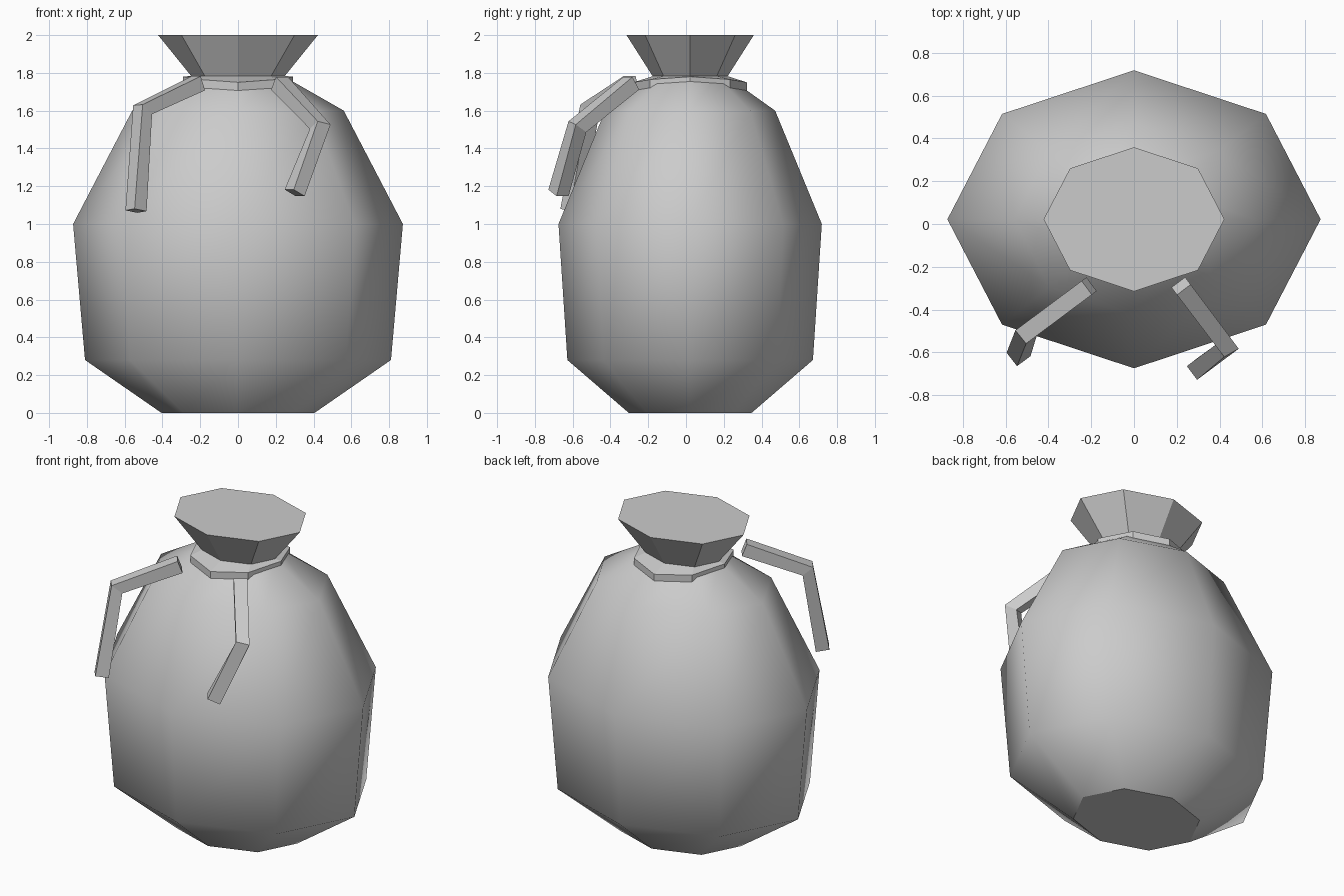
import bpy, bmesh, math
from mathutils import Vector

cube = bpy.data.objects.get("Cube")
if cube:
    bpy.data.objects.remove(cube, do_unlink=True)

SIDES = 8
CENTRE_Y = 0.022

grey = bpy.data.materials.new("plain grey")
grey.use_nodes = True
colour = (0.6, 0.6, 0.6, 1)
grey.diffuse_color = colour
grey.node_tree.nodes["Principled BSDF"].inputs["Base Color"].default_value = colour


def ring(bm, rx, ry, z, dip=0):
    """Oval ring of vertices; dip lowers its front and back."""
    verts = []
    for i in range(SIDES):
        a = 2 * math.pi * i / SIDES
        verts.append(bm.verts.new((rx * math.cos(a), CENTRE_Y + ry * math.sin(a),
                                   z - dip * math.sin(a) ** 2)))
    return verts


def bridge(bm, rings):
    for low, high in zip(rings, rings[1:]):
        n = len(low)
        for i in range(n):
            j = (i + 1) % n
            bm.faces.new((low[i], low[j], high[j], high[i]))


def finish(bm, name, smooth=False):
    bmesh.ops.recalc_face_normals(bm, faces=bm.faces)
    for f in bm.faces:
        f.smooth = smooth and len(f.verts) == 4
    for e in bm.edges:
        if any(len(f.verts) > 4 for f in e.link_faces):
            e.smooth = False
    mesh = bpy.data.meshes.new(name)
    bm.to_mesh(mesh)
    bm.free()
    mesh.materials.append(grey)
    obj = bpy.data.objects.new(name, mesh)
    bpy.context.collection.objects.link(obj)


def lathe(name, profile, smooth):
    bm = bmesh.new()
    rings = [ring(bm, *p) for p in profile]
    bridge(bm, rings)
    bm.faces.new(rings[0])
    bm.faces.new(rings[-1])
    finish(bm, name, smooth)


def strap(name, points, size):
    """Square cord through the points, mitred at the bend."""
    pts = [Vector(p) for p in points]
    first = pts[1] - pts[0]
    flat = Vector((first.y, -first.x, 0)).normalized()
    bm = bmesh.new()
    rings = []
    for i, p in enumerate(pts):
        before = (p - pts[max(i - 1, 0)]).normalized()
        after = (pts[min(i + 1, len(pts) - 1)] - p).normalized()
        t = (before + after).normalized()
        side = (flat - t * flat.dot(t)).normalized() * size / 2
        up = t.cross(side)
        rings.append([bm.verts.new(p + side * a + up * b)
                      for a, b in ((1, 1), (-1, 1), (-1, -1), (1, -1))])
    bridge(bm, rings)
    bm.faces.new(rings[0])
    bm.faces.new(rings[-1])
    finish(bm, name)


# Sack body and the gathered mouth above it
lathe("sack_body", [(0.405, 0.325, 0), (0.81, 0.65, 0.28), (0.873, 0.697, 1.0),
                    (0.56, 0.45, 1.6), (0.245, 0.197, 1.78)], True)
lathe("sack_mouth", [(0.245, 0.197, 1.78), (0.423, 0.337, 2.0)], False)

# Tie band round the neck, lower at front and back
bm = bmesh.new()
band = [ring(bm, 0.24, 0.19, 1.73, 0.02), ring(bm, 0.29, 0.3, 1.735, 0.035),
        ring(bm, 0.29, 0.3, 1.78, 0.03), ring(bm, 0.24, 0.19, 1.785)]
bridge(bm, band + band[:1])
finish(bm, "tie_band")

# Loose ends of the tie
strap("right_tie_end", [(-0.21, -0.29, 1.745), (-0.505, -0.51, 1.605),
                        (-0.54, -0.61, 1.07)], 0.08)
strap("left_tie_end", [(0.22, -0.29, 1.745), (0.435, -0.575, 1.515),
                       (0.30, -0.675, 1.165)], 0.08)
